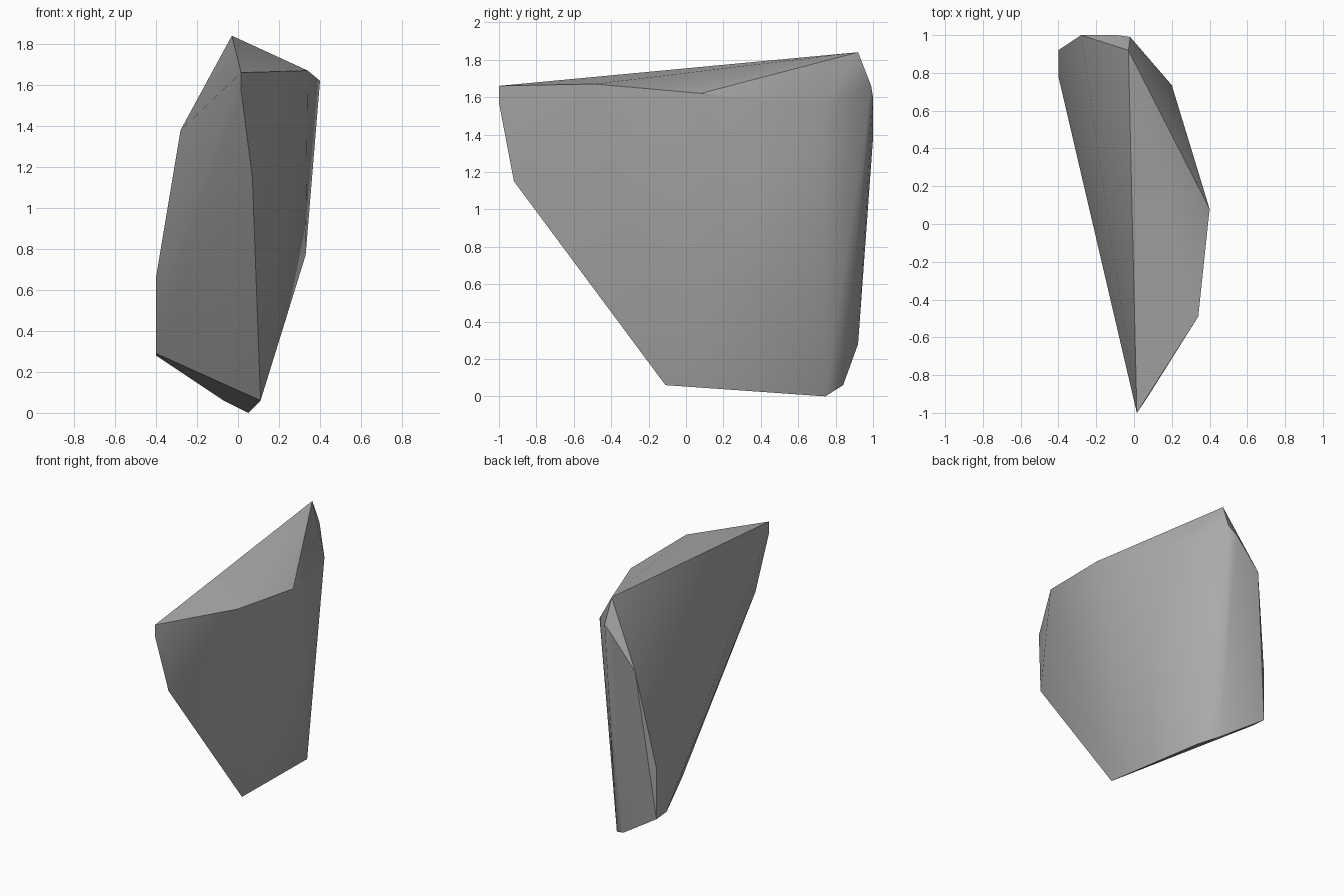
import bpy
import bmesh
from math import radians

# Remove the default object
default_cube = bpy.data.objects.get("Cube")
if default_cube:
    bpy.data.objects.remove(default_cube, do_unlink=True)


def make_material(name, colour):
    material = bpy.data.materials.new(name)
    material.use_nodes = True
    material.diffuse_color = colour
    material.node_tree.nodes["Principled BSDF"].inputs["Base Color"].default_value = colour
    return material


# Corners of the rock slab, grouped by region
crest = [(-.03, .92, 1.84), (.015, -1, 1.66), (.34, -.49, 1.67), (.40, .08, 1.62)]
rear_shoulder = [(.20, .735, 1.55), (-.02, .99, 1.66), (-.09, 1, 1.6), (-.28, 1, 1.38)]
front_edge = [(.015, -1, 1.57), (.07, -.92, 1.15), (.11, -.11, .06)]
flanks = [(-.40, .92, .66), (-.40, .92, .28), (-.40, .78, .48), (-.40, .8, .29), (.33, .2, .77)]
base = [(.05, .745, 0), (-.07, .84, .06)]

# Wrap the corners in a convex hull
bm = bmesh.new()
for corner in crest + rear_shoulder + front_edge + flanks + base:
    bm.verts.new(corner)
hull = bmesh.ops.convex_hull(bm, input=bm.verts[:])
unused = {item for item in hull["geom_interior"] + hull["geom_unused"]
          if isinstance(item, bmesh.types.BMVert)}
bmesh.ops.delete(bm, geom=list(unused), context="VERTS")
bmesh.ops.recalc_face_normals(bm, faces=bm.faces[:])

mesh = bpy.data.meshes.new("rock_slab")
bm.to_mesh(mesh)
bm.free()
rock = bpy.data.objects.new("rock_slab", mesh)
bpy.context.collection.objects.link(rock)
mesh.materials.append(make_material("stone grey", (.4, .4, .4, 1)))

# Soften the shallow facets and keep the hard ridges
bpy.ops.object.select_all(action="DESELECT")
rock.select_set(True)
bpy.context.view_layer.objects.active = rock
bpy.ops.object.shade_smooth_by_angle(angle=radians(30))
